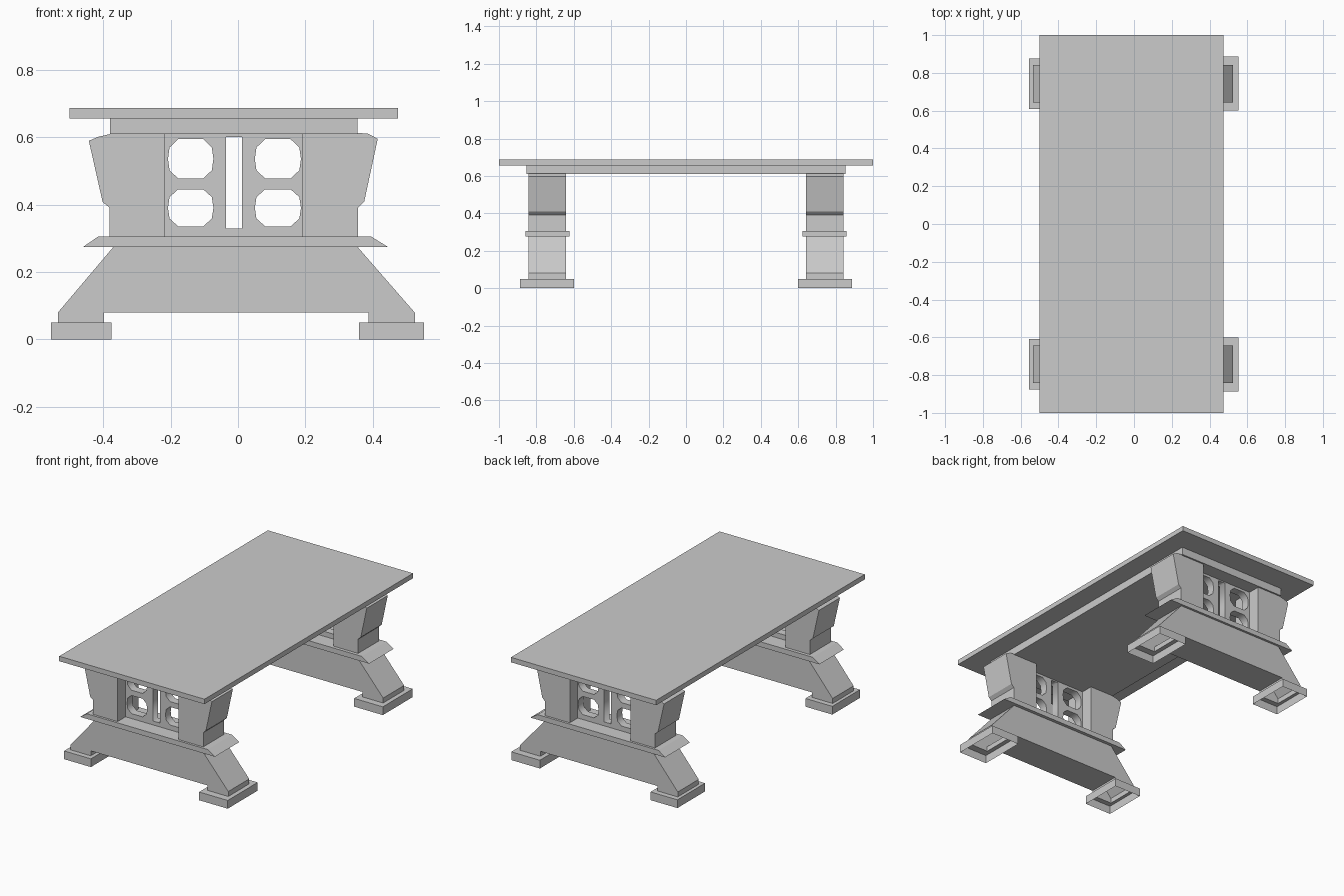
import bpy, bmesh, math

if "Cube" in bpy.data.objects:
    bpy.data.objects.remove(bpy.data.objects["Cube"])


def finish(name, bm):
    bmesh.ops.recalc_face_normals(bm, faces=bm.faces)
    me = bpy.data.meshes.new(name)
    bm.to_mesh(me)
    bm.free()
    ob = bpy.data.objects.new(name, me)
    bpy.context.collection.objects.link(ob)
    return ob


def prism(name, profile, y0, y1, open_z=None):
    """Extrude an x/z profile along y; leave faces lying at height open_z out."""
    bm = bmesh.new()
    a = [bm.verts.new((x, y0, z)) for x, z in profile]
    b = [bm.verts.new((x, y1, z)) for x, z in profile]
    bm.faces.new(a)
    bm.faces.new(b[::-1])
    for i in range(len(profile)):
        j = (i + 1) % len(profile)
        if open_z is not None and profile[i][1] == profile[j][1] == open_z:
            continue
        bm.faces.new((a[i], a[j], b[j], b[i]))
    return finish(name, bm)


def box(name, x0, x1, y0, y1, z0, z1):
    return prism(name, [(x0, z0), (x1, z0), (x1, z1), (x0, z1)], y0, y1)


def foot(name, outer, inner, z1):
    """Bottomless block whose top is a ring around the leg."""
    def ring(r, z):
        x0, x1, y0, y1 = r
        return [bm.verts.new(p) for p in
                ((x0, y0, z), (x1, y0, z), (x1, y1, z), (x0, y1, z))]
    bm = bmesh.new()
    loops = [ring(outer, 0), ring(outer, z1), ring(inner, z1)]
    for lo, hi in zip(loops, loops[1:]):
        for i in range(4):
            j = (i + 1) % 4
            bm.faces.new((lo[i], lo[j], hi[j], hi[i]))
    return finish(name, bm)


def panel(name, outlines, y, thickness):
    """Flat panel in the x/z plane; the outlines after the first are holes."""
    cu = bpy.data.curves.new(name, 'CURVE')
    cu.dimensions = '2D'
    cu.fill_mode = 'BOTH'
    cu.extrude = thickness / 2
    for pts in outlines:
        sp = cu.splines.new('POLY')
        sp.points.add(len(pts) - 1)
        for p, (x, z) in zip(sp.points, pts):
            p.co = (x, z, 0, 1)
        sp.use_cyclic_u = True
    ob = bpy.data.objects.new(name, cu)
    bpy.context.collection.objects.link(ob)
    ob.location.y = y
    ob.rotation_euler.x = math.pi / 2
    bpy.ops.object.select_all(action='DESELECT')
    ob.select_set(True)
    bpy.context.view_layer.objects.active = ob
    bpy.ops.object.convert(target='MESH')


def rect(x0, x1, z0, z1):
    return [(x0, z0), (x1, z0), (x1, z1), (x0, z1)]


def rounded_hole(x0, x1, z0, z1):
    cx, cz, a, b = (x0 + x1) / 2, (z0 + z1) / 2, (x1 - x0) / 2, (z1 - z0) / 2
    q = [(1, 0), (.93, .58), (.55, 1)]
    half = q + [(-u, v) for u, v in q[::-1]]
    pts = half + [(u, -v) for u, v in half[-2:0:-1]]
    return [(cx + a * u, cz + b * v) for u, v in pts]


# Table top and apron
box("table_top", -.50, .475, -1, 1, .657, .687)
box("apron", -.38, .355, -.853, .853, .61, .657)

LEG = [(-.535, .05), (-.535, .08), (-.37, .275), (.355, .275), (.525, .08),
       (.525, .05), (.387, .05), (.387, .08), (-.398, .08), (-.398, .05)]
LEDGE = [(-.46, .275), (-.415, .306), (.395, .306), (.445, .275)]
LEFT_POST = [(-.218, .306), (-.218, .61), (-.38, .61), (-.415, .602), (-.443, .59),
             (-.402, .408), (-.382, .392), (-.382, .306)]
RIGHT_POST = [(.19, .306), (.19, .61), (.355, .613), (.385, .612), (.415, .596),
              (.375, .41), (.357, .392), (.357, .306)]
OUTLINES = [rect(-.218, .19, .306, .61), rect(-.035, .012, .33, .602)]
for x0, x1 in ((-.208, -.073), (.05, .187)):
    OUTLINES += [rounded_hole(x0, x1, .336, .446), rounded_hole(x0, x1, .478, .595)]

# Two trestles, one at each end
for s, end in ((-1, "front"), (1, "back")):
    def span(a, b):
        return sorted((s * a, s * b))
    prism(end + "_leg", LEG, *span(.642, .843), open_z=.05)
    prism(end + "_ledge", LEDGE, *span(.622, .857))
    prism(end + "_left_post", LEFT_POST, *span(.642, .843))
    prism(end + "_right_post", RIGHT_POST, *span(.642, .843))
    panel(end + "_fretwork_panel", OUTLINES, s * .742, .05)
    foot(end + "_left_foot", (-.555, -.375, *span(.61, .875)),
         (-.535, -.398, *span(.642, .843)), .05)
    foot(end + "_right_foot", (.36, .552, *span(.60, .887)),
         (.387, .525, *span(.642, .843)), .05)
